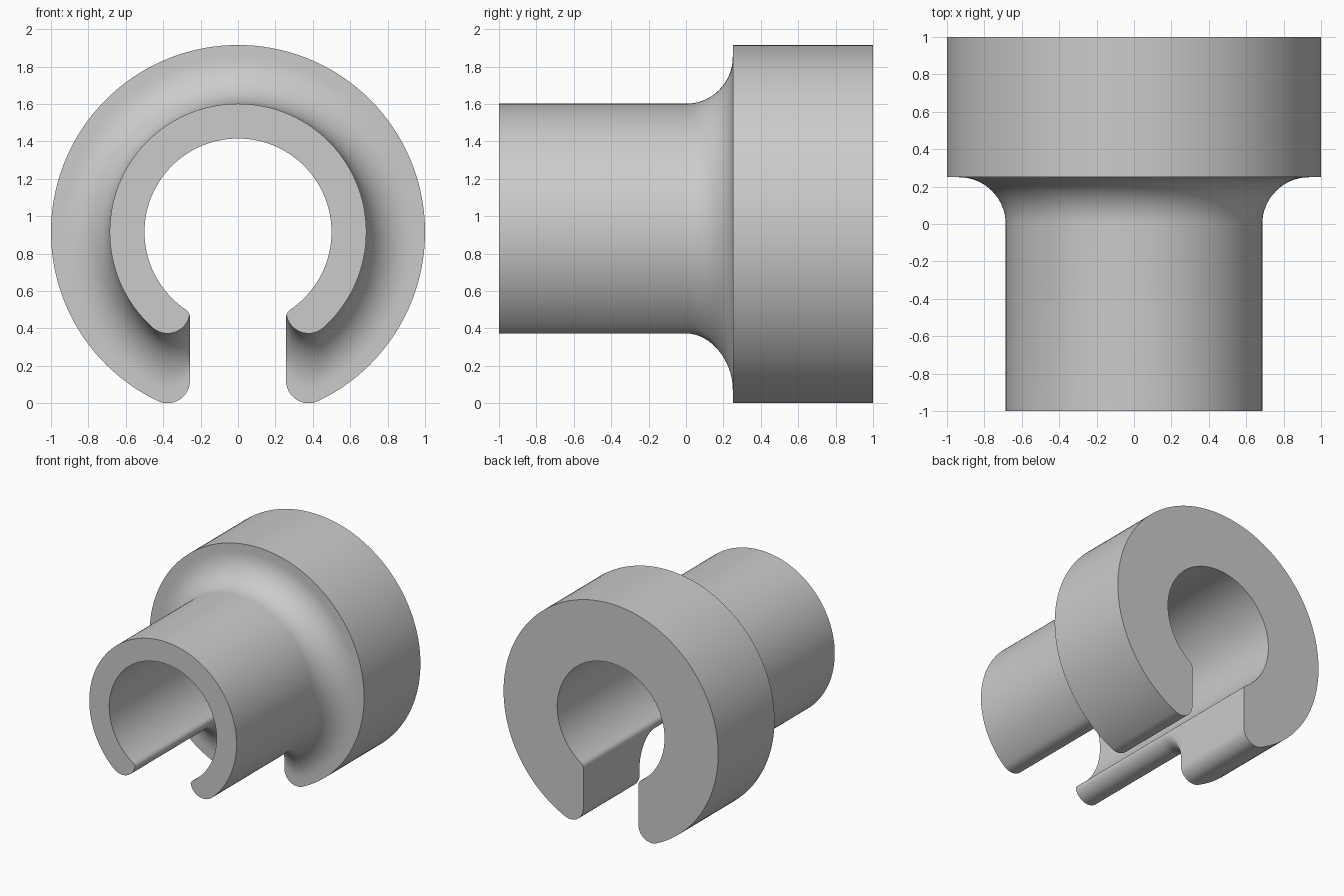
import bpy, bmesh, math
from mathutils import Vector
from mathutils.geometry import intersect_sphere_sphere_2d

cube = bpy.data.objects.get("Cube")
if cube:
    bpy.data.objects.remove(cube)

AXIS_Z = 0.915      # height of the bore axis
BORE = 0.5          # bore radius
TUBE = 0.686        # tube outer radius
FLANGE = 1.0        # flange outer radius
SLOT = 0.257        # half width of the slot
LIP = 0.12          # rounding of the outer slot edge
INNER_LIP = 0.05    # rounding of the inner slot edge
COVE = 0.25         # radius between tube and flange


def arc(center, start, end, steps):
    """Points on the shorter arc from start to end, both included."""
    a, b = start - center, end - center
    first = math.atan2(a.y, a.x)
    turn = math.atan2(b.y, b.x) - first
    turn = (turn + math.pi) % math.tau - math.pi
    angles = [first + turn * i / steps for i in range(steps + 1)]
    return [center + a.length * Vector((math.cos(t), math.sin(t))) for t in angles]


def c_section(radius):
    """Closed slotted-ring outline with rounded slot edges."""
    axis = Vector((0, 0))
    x, d = SLOT + LIP, radius - LIP
    outer = Vector((x, -math.sqrt(d * d - x * x)))
    x, d = SLOT + INNER_LIP, BORE + INNER_LIP
    inner = Vector((x, -math.sqrt(d * d - x * x)))
    outer_end, inner_start = Vector((SLOT, outer.y)), Vector((SLOT, inner.y))
    if outer.y > inner.y:       # thin wall: the two roundings meet
        hits = intersect_sphere_sphere_2d(outer, LIP, inner, INNER_LIP)
        meet = min((Vector(p) for p in hits), key=lambda p: p.x)
        outer_end = inner_start = meet
    tangent_out = outer.normalized() * radius
    tangent_in = inner.normalized() * BORE
    half = arc(axis, Vector((0, radius)), tangent_out, 64)
    half += arc(outer, tangent_out, outer_end, 14)[1:]
    half += arc(inner, inner_start, tangent_in, 8)
    half += arc(axis, tangent_in, Vector((0, BORE)), 48)[1:]
    return half + [Vector((-p.x, p.y)) for p in reversed(half[1:-1])]


# Sections along the length: tube, cove, flange
stations = [(-1, TUBE)]
for i in range(17):
    t = math.pi / 2 * i / 16
    stations.append((COVE * math.sin(t), TUBE + COVE * (1 - math.cos(t))))
stations += [(COVE, FLANGE), (1, FLANGE)]

bm = bmesh.new()
rings = [[bm.verts.new((p.x, y, AXIS_Z + p.y)) for p in c_section(r)]
         for y, r in stations]
for a, b in zip(rings, rings[1:]):
    for i in range(len(a)):
        bm.faces.new((a[i - 1], a[i], b[i], b[i - 1]))
bm.faces.new(rings[0])
bm.faces.new(rings[-1])
bmesh.ops.remove_doubles(bm, verts=bm.verts, dist=0.00001)
bmesh.ops.recalc_face_normals(bm, faces=bm.faces)

mesh = bpy.data.meshes.new("slotted_flanged_sleeve")
bm.to_mesh(mesh)
bm.free()
sleeve = bpy.data.objects.new("slotted_flanged_sleeve", mesh)
bpy.context.collection.objects.link(sleeve)

# Plain grey
grey = bpy.data.materials.new("plain_grey")
grey.use_nodes = True
colour = (0.6, 0.6, 0.6, 1)
grey.diffuse_color = colour
grey.node_tree.nodes["Principled BSDF"].inputs["Base Color"].default_value = colour
mesh.materials.append(grey)

bpy.ops.object.select_all(action='DESELECT')
sleeve.select_set(True)
bpy.context.view_layer.objects.active = sleeve
bpy.ops.object.shade_smooth_by_angle(angle=math.radians(35))
